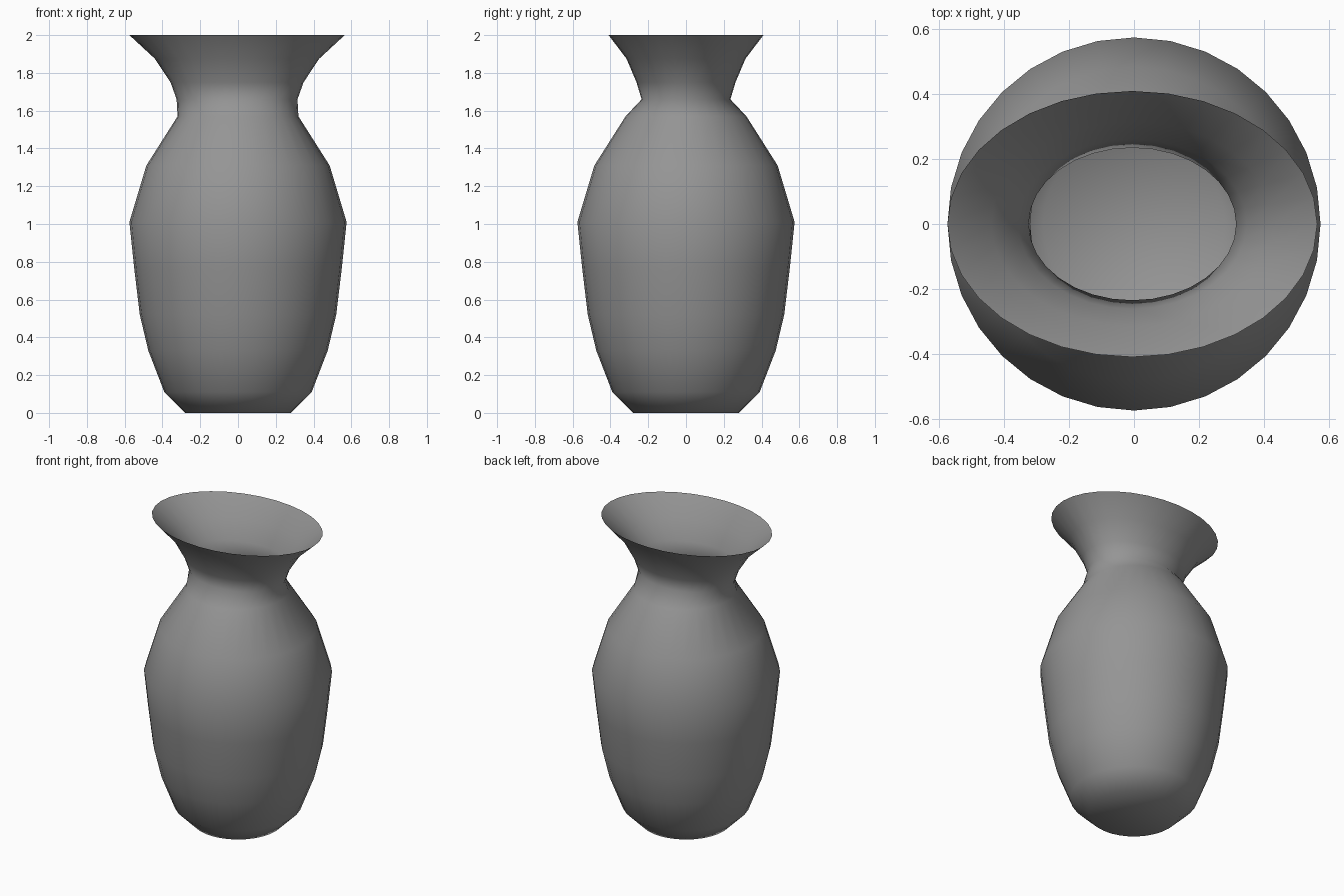
import bpy, bmesh, math

if "Cube" in bpy.data.objects:
    bpy.data.objects.remove(bpy.data.objects["Cube"])

SIDES = 32
# rings: height, half width in x, half width in y, x offset
RINGS = [
    (0.00, 0.28, 0.28, 0), (0.11, 0.39, 0.39, 0), (0.33, 0.475, 0.475, 0),
    (0.52, 0.52, 0.52, 0), (0.77, 0.55, 0.55, 0), (1.01, 0.575, 0.575, 0),
    (1.31, 0.485, 0.485, 0), (1.57, 0.32, 0.32, 0),
    (1.66, 0.32, 0.235, -0.005), (1.75, 0.352, 0.262, -0.005),
    (1.875, 0.435, 0.315, -0.005), (2.00, 0.57, 0.41, -0.005),
]

bm = bmesh.new()
rows = []
for z, rx, ry, ox in RINGS:
    rows.append([bm.verts.new((ox + rx * math.cos(2 * math.pi * i / SIDES),
                               ry * math.sin(2 * math.pi * i / SIDES), z))
                 for i in range(SIDES)])

# walls, open at the oval mouth
for lo, hi in zip(rows, rows[1:]):
    for i in range(SIDES):
        j = (i + 1) % SIDES
        bm.faces.new((lo[i], lo[j], hi[j], hi[i]))
# closed base
bm.faces.new(list(reversed(rows[0])))
for f in bm.faces:
    f.smooth = True

mesh = bpy.data.meshes.new("vase")
bm.to_mesh(mesh)
bm.free()

# grey glaze
mat = bpy.data.materials.new("grey glaze")
mat.diffuse_color = (0.3, 0.3, 0.3, 1)
mat.use_nodes = True
mat.node_tree.nodes["Principled BSDF"].inputs["Base Color"].default_value = mat.diffuse_color
mesh.materials.append(mat)
vase = bpy.data.objects.new("vase", mesh)
bpy.context.collection.objects.link(vase)
